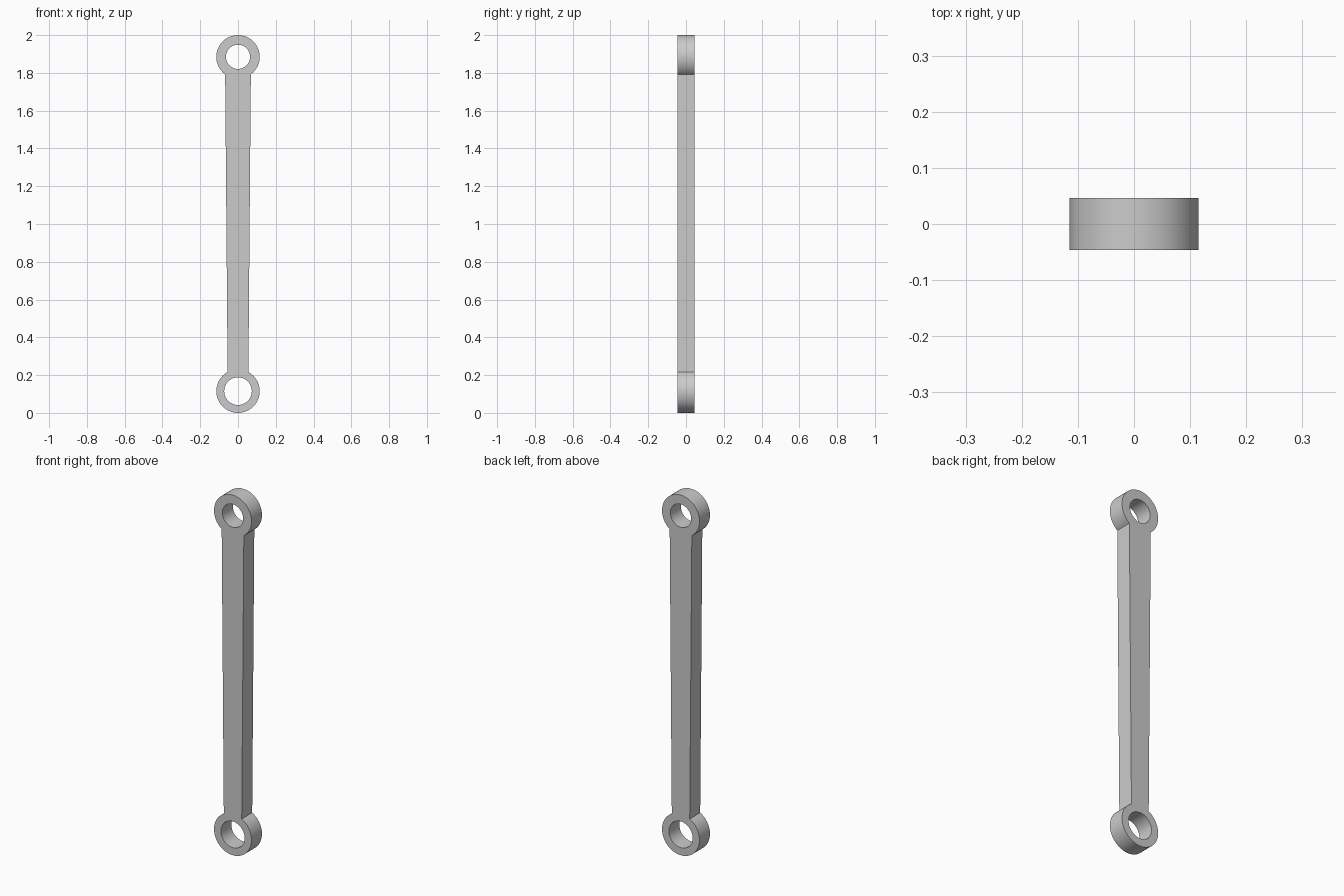
import bpy, bmesh, math

cube = bpy.data.objects.get("Cube")
if cube:
    bpy.data.objects.remove(cube)

DEPTH = 0.092
EYE_R = 0.115
TOP_Z, BOTTOM_Z = 2 - EYE_R, EYE_R
TOP_HALF, BOTTOM_HALF = 0.068, 0.055


def arc(cz, r, start, end, steps):
    """Points on an arc in the xz plane, both ends included."""
    angles = [start + (end - start) * i / steps for i in range(steps + 1)]
    return [(r * math.cos(a), cz + r * math.sin(a)) for a in angles]


def add_loop(bm, points):
    verts = [bm.verts.new((x, -DEPTH / 2, z)) for x, z in points]
    return [bm.edges.new((v, verts[i - 1])) for i, v in enumerate(verts)]


# Outline: top eye, tapered shank, bottom eye
top = math.acos(TOP_HALF / EYE_R)
bottom = math.acos(BOTTOM_HALF / EYE_R)
outline = arc(TOP_Z, EYE_R, -top, math.pi + top, 64)
outline += arc(BOTTOM_Z, EYE_R, math.pi - bottom, 2 * math.pi + bottom, 64)

# Bores through both eyes
bm = bmesh.new()
edges = add_loop(bm, outline)
for z, r in ((TOP_Z, 0.064), (BOTTOM_Z, 0.073)):
    edges += add_loop(bm, arc(z, r, 0, 2 * math.pi, 64)[:-1])

# Fill the plate and give it thickness
bmesh.ops.triangle_fill(bm, edges=edges, use_beauty=True)
extruded = bmesh.ops.extrude_face_region(bm, geom=bm.faces[:], use_keep_orig=True)
bmesh.ops.translate(bm, vec=(0, DEPTH, 0),
                    verts=[g for g in extruded["geom"] if isinstance(g, bmesh.types.BMVert)])
bmesh.ops.recalc_face_normals(bm, faces=bm.faces[:])
bmesh.ops.dissolve_limit(bm, angle_limit=0.01, verts=bm.verts[:], edges=bm.edges[:])
mesh = bpy.data.meshes.new("connecting_link")
bm.to_mesh(mesh)
bm.free()

# Plain grey metal
grey = bpy.data.materials.new("grey")
grey.use_nodes = True
grey.diffuse_color = (0.6, 0.6, 0.6, 1)
grey.node_tree.nodes["Principled BSDF"].inputs["Base Color"].default_value = (0.6, 0.6, 0.6, 1)
mesh.materials.append(grey)

link = bpy.data.objects.new("connecting_link", mesh)
bpy.context.collection.objects.link(link)
bpy.ops.object.select_all(action="DESELECT")
link.select_set(True)
bpy.context.view_layer.objects.active = link
bpy.ops.object.shade_smooth_by_angle(angle=math.radians(30))
